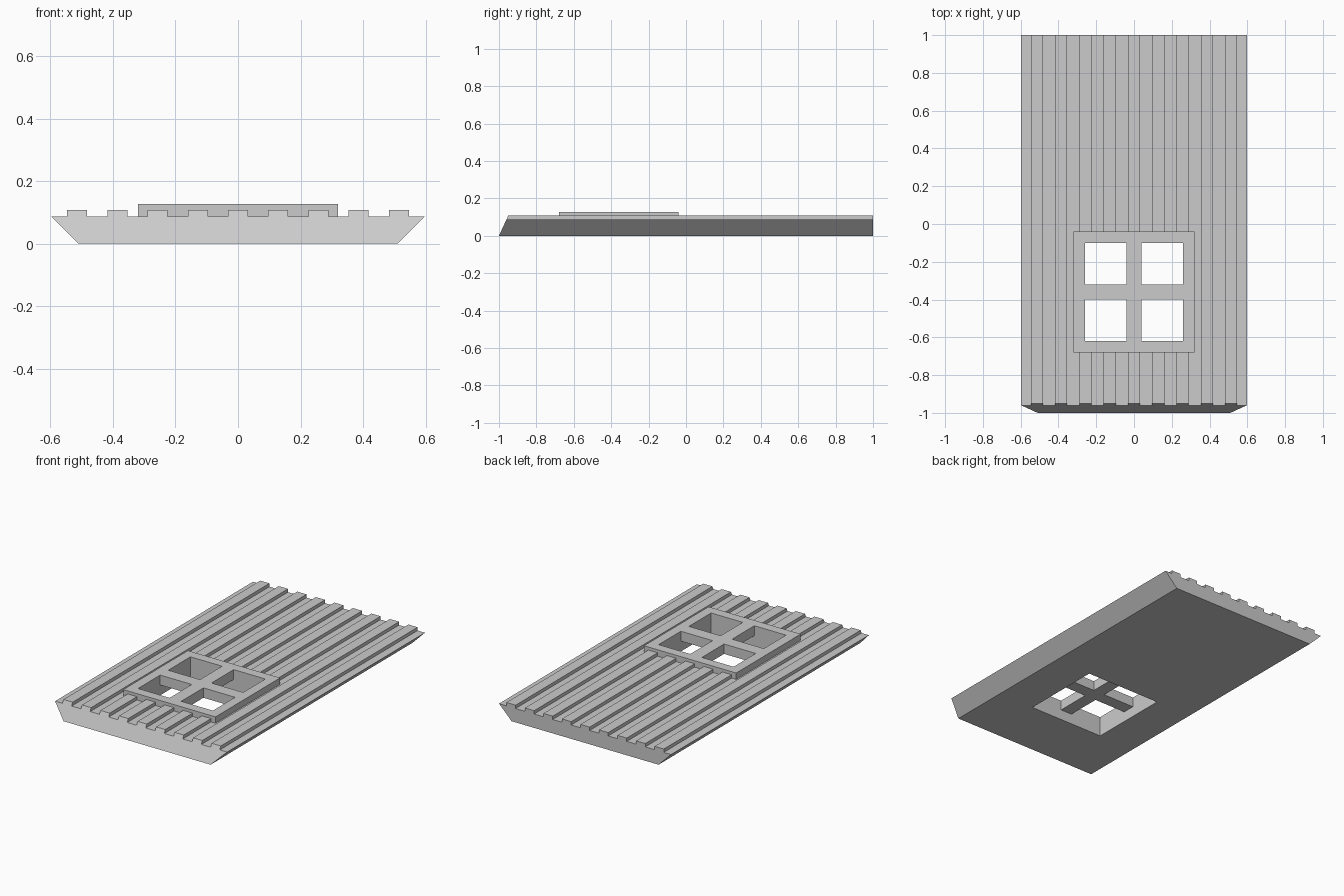
import bpy
import bmesh

default = bpy.data.objects.get("Cube")
if default:
    bpy.data.objects.remove(default, do_unlink=True)

GROOVE_Z, RIB_Z, FRAME_Z = 0.087, 0.108, 0.127
WINDOW_Y = -0.36

grey = bpy.data.materials.new("light grey")
grey.use_nodes = True
colour = (0.6, 0.6, 0.6, 1)
grey.diffuse_color = colour
grey.node_tree.nodes["Principled BSDF"].inputs["Base Color"].default_value = colour


def finish(name, bm):
    bmesh.ops.recalc_face_normals(bm, faces=bm.faces)
    mesh = bpy.data.meshes.new(name)
    bm.to_mesh(mesh)
    bm.free()
    mesh.materials.append(grey)
    obj = bpy.data.objects.new(name, mesh)
    bpy.context.collection.objects.link(obj)
    return obj


def prism(name, outline, offset):
    """Fill an outline and extrude it along an offset."""
    bm = bmesh.new()
    face = bm.faces.new([bm.verts.new(p) for p in outline])
    out = bmesh.ops.extrude_face_region(bm, geom=[face], use_keep_orig=True)
    moved = [v for v in out["geom"] if isinstance(v, bmesh.types.BMVert)]
    bmesh.ops.translate(bm, verts=moved, vec=offset)
    return finish(name, bm)


def window_slab(name, half, z0, z1):
    """Square box centred on the window."""
    corners = [(-half, -half), (half, -half), (half, half), (-half, half)]
    return prism(name, [(x, y + WINDOW_Y, z0) for x, y in corners], (0, 0, z1 - z0))


def combine(target, tool, operation):
    tool.hide_render = True
    mod = target.modifiers.new(operation.title(), 'BOOLEAN')
    mod.operation, mod.object, mod.solver = operation, tool, 'EXACT'
    bpy.context.view_layer.objects.active = target
    bpy.ops.object.modifier_apply(modifier=mod.name)
    bpy.data.objects.remove(tool, do_unlink=True)


# Ribbed panel: bevelled sides and nine raised ribs
section = [(0.51, 0), (-0.51, 0), (-0.597, GROOVE_Z)]
for i in range(-4, 5):
    left, right = i * 0.1285 - 0.032, i * 0.1285 + 0.032
    section += [(left, GROOVE_Z), (left, RIB_Z), (right, RIB_Z), (right, GROOVE_Z)]
section.append((0.597, GROOVE_Z))
panel = prism("ribbed_panel", [(x, 1, z) for x, z in section], (0, -2, 0))

# Sloped front end
for v in panel.data.vertices:
    if v.co.y < 0:
        v.co.y += 0.46 * v.co.z

# Raised window frame with a square opening through the panel
combine(panel, window_slab("window_frame", 0.32, 0.07, FRAME_Z), 'UNION')
combine(panel, window_slab("window_opening", 0.26, -0.2, 0.3), 'DIFFERENCE')

# Crossed window bars
a, b = 0.04, 0.26
cross = [(-a, -b), (a, -b), (a, -a), (b, -a), (b, a), (a, a),
         (a, b), (-a, b), (-a, a), (-b, a), (-b, -a), (-a, -a)]
BAR_Z = 0.065
prism("window_bars", [(x, y + WINDOW_Y, BAR_Z) for x, y in cross],
      (0, 0, FRAME_Z - BAR_Z))
